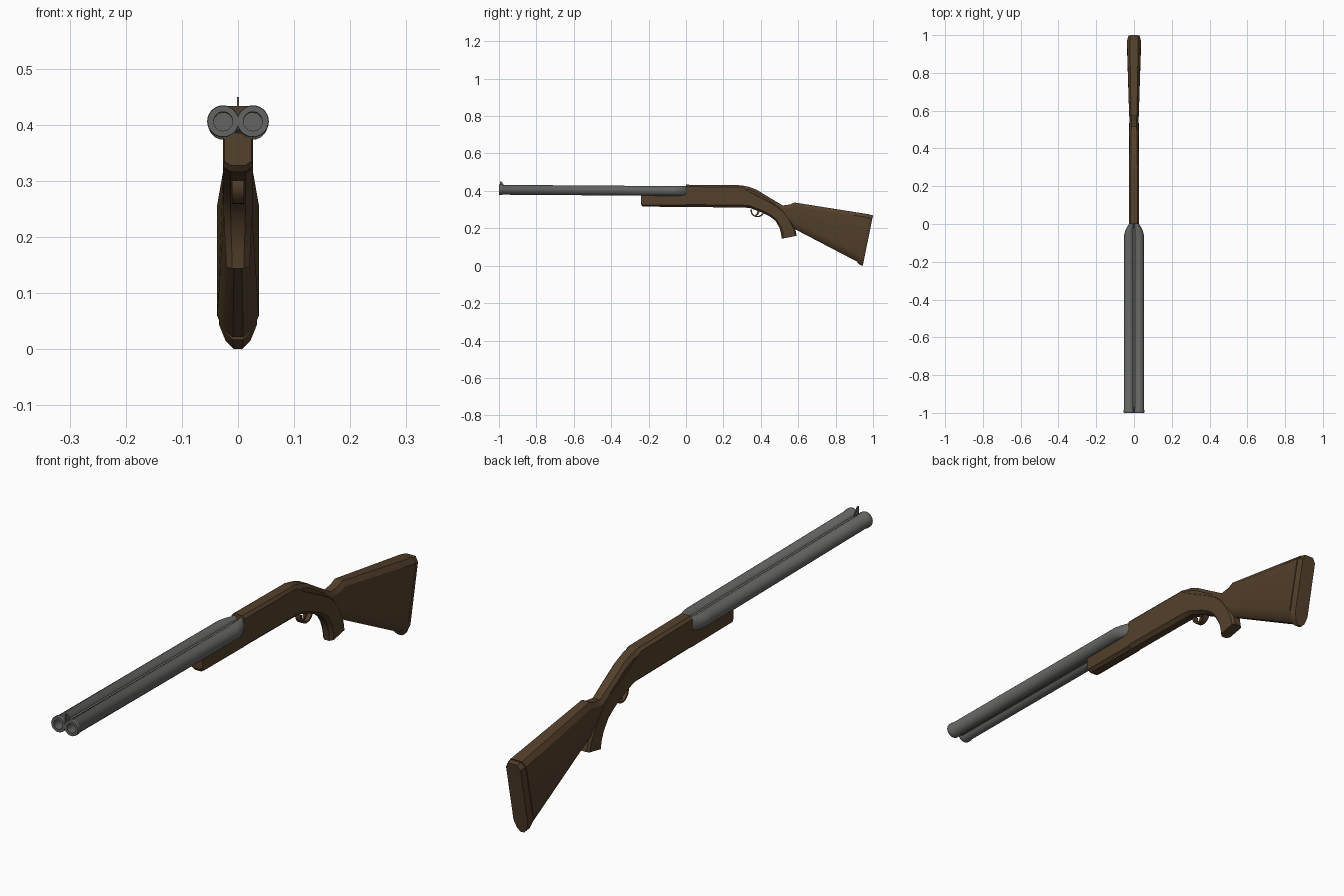
import bpy, bmesh, math
from mathutils import Vector


def material(name, rgb):
    m = bpy.data.materials.new(name)
    m.diffuse_color = (*rgb, 1)
    return m


WOOD = material("dark brown wood", (0.090, 0.052, 0.025))
STEEL = material("grey steel", (0.125, 0.130, 0.120))


def finish(name, bm, mat, angle=30):
    bmesh.ops.remove_doubles(bm, verts=bm.verts, dist=1e-5)
    bmesh.ops.recalc_face_normals(bm, faces=bm.faces)
    me = bpy.data.meshes.new(name)
    bm.to_mesh(me)
    bm.free()
    me.materials.append(mat)
    ob = bpy.data.objects.new(name, me)
    bpy.context.collection.objects.link(ob)
    bpy.context.view_layer.objects.active = ob
    ob.select_set(True)
    bpy.ops.object.shade_smooth_by_angle(angle=math.radians(angle))
    ob.select_set(False)
    return ob


def skin(bm, rings):
    n = len(rings[0])
    for a, b in zip(rings, rings[1:]):
        for i in range(n):
            j = (i + 1) % n
            bm.faces.new((a[i], a[j], b[j], b[i]))
    bm.faces.new(rings[0])
    bm.faces.new(rings[-1])


def loft(name, stations, low, high, mat):
    """Stations: (low y, low z, high y, high z, half width).
    low / high: edge shape as (width fraction, inset from that end), end first."""
    bm = bmesh.new()
    rings = []
    for y0, z0, y1, z1, w in stations:
        a, b = Vector((0, y0, z0)), Vector((0, y1, z1))
        d = (b - a).normalized()
        k = min(1, (b - a).length / 0.1)
        half = [(f * w, a + d * o * k) for f, o in low]
        half += [(f * w, b - d * o * k) for f, o in reversed(high)]
        pts = [p + Vector((x, 0, 0)) for x, p in half]
        pts += [p - Vector((x, 0, 0)) for x, p in reversed(half)]
        rings.append([bm.verts.new(p) for p in pts])
    skin(bm, rings)
    return finish(name, bm, mat)


# Receiver with fore-end and curved pistol grip
loft("receiver_and_grip", [
    (-0.240, 0.327, -0.240, 0.385, 0.024), (-0.230, 0.316, -0.236, 0.388, 0.027),
    (-0.001, 0.314, -0.001, 0.388, 0.027), (0.000, 0.314, 0.000, 0.433, 0.027),
    (0.300, 0.311, 0.300, 0.430, 0.027), (0.340, 0.309, 0.350, 0.398, 0.027),
    (0.410, 0.283, 0.450, 0.345, 0.027), (0.450, 0.262, 0.490, 0.322, 0.027),
    (0.478, 0.240, 0.525, 0.292, 0.026), (0.500, 0.203, 0.560, 0.245, 0.024),
    (0.508, 0.172, 0.585, 0.195, 0.022), (0.511, 0.144, 0.592, 0.160, 0.021)],
    [(0.5, 0), (1, 0.013)], [(0.65, 0), (1, 0.010)], WOOD)

# Neck and shoulder stock
STOCK_LOW, STOCK_HIGH = [(0.25, 0), (0.65, 0.012), (1, 0.042)], [(0.6, 0), (1, 0.018)]
loft("neck_and_stock", [
    (0.290, 0.340, 0.300, 0.429, 0.0265), (0.350, 0.335, 0.340, 0.421, 0.026),
    (0.395, 0.315, 0.378, 0.406, 0.025), (0.440, 0.285, 0.447, 0.364, 0.025),
    (0.495, 0.245, 0.517, 0.322, 0.024), (0.555, 0.208, 0.554, 0.327, 0.024),
    (0.600, 0.186, 0.580, 0.338, 0.026), (0.922, 0.018, 0.978, 0.275, 0.037)],
    STOCK_LOW, STOCK_HIGH, WOOD)

# Butt pad
loft("butt_pad", [
    (0.915, 0.017, 0.970, 0.270, 0.034), (0.932, 0.003, 0.985, 0.273, 0.034),
    (0.945, 0.000, 1.000, 0.269, 0.029)],
    STOCK_LOW, STOCK_HIGH, WOOD)

# Trigger guard band and trigger
guard = []
for i in range(17):
    t = math.pi * (0.95 + 1.1 * i / 16)
    c, s = math.cos(t), math.sin(t)
    guard.append((0.382 + 0.037 * c, 0.295 + 0.036 * s,
                  0.382 + 0.030 * c, 0.295 + 0.029 * s, 0.011))
loft("trigger_guard", guard, [(1, 0)], [(1, 0)], WOOD)
loft("trigger", [
    (0.376, 0.312, 0.392, 0.312, 0.006), (0.382, 0.292, 0.394, 0.290, 0.005),
    (0.378, 0.278, 0.386, 0.274, 0.004), (0.370, 0.270, 0.374, 0.266, 0.003)],
    [(1, 0)], [(1, 0)], WOOD)


# Twin barrels: hollow muzzle with collar, breech pinched in towards the centre
def axis_z(y):
    return 0.406 - 0.007 * (y + 1)


def barrel(name, side, segs=28):
    profile = [(-0.75, 0.017), (-1, 0.017), (-1, 0.0275), (-0.997, 0.0285),
               (-0.985, 0.0285), (-0.982, 0.0262)]
    profile += [(-0.07 + 0.07 * i / 8, 0.0262) for i in range(9)]
    bm = bmesh.new()
    rings = []
    for y, r in profile:
        t = max(0, (y + 0.07) / 0.07)
        squeeze = 1 - 0.5 * t ** 2
        rings.append([bm.verts.new((
            (side * 0.0265 + r * math.cos(2 * math.pi * i / segs)) * squeeze, y,
            axis_z(y) + r * math.sin(2 * math.pi * i / segs))) for i in range(segs)])
    skin(bm, rings)
    finish(name, bm, STEEL, 40)


barrel("left_barrel", -1)
barrel("right_barrel", 1)

# Rib joining the barrels, and the front sight blade
loft("barrel_rib", [(y, axis_z(y) - 0.015, y, axis_z(y) + 0.015, 0.009) for y in (-0.985, 0)],
     [(1, 0)], [(1, 0)], STEEL)
loft("front_sight", [
    (-0.995, 0.410, -0.995, 0.449, 0.0015), (-0.986, 0.410, -0.986, 0.449, 0.0015),
    (-0.970, 0.410, -0.970, 0.425, 0.0015)],
    [(1, 0)], [(1, 0)], STEEL)
